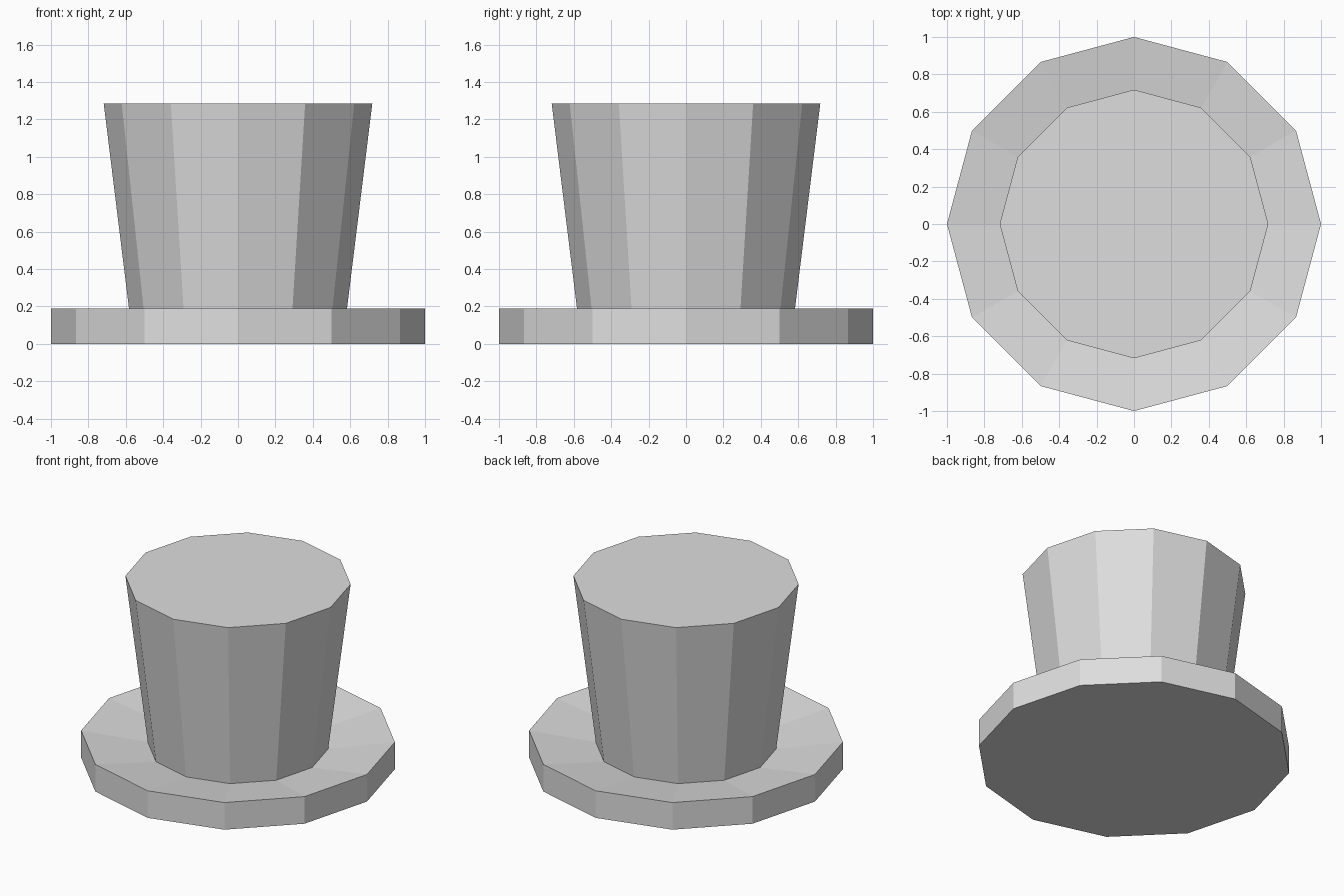
import bpy
import bmesh
from math import cos, sin, tau

if "Cube" in bpy.data.objects:
    bpy.data.objects.remove(bpy.data.objects["Cube"], do_unlink=True)

SIDES = 12
GREY = (0.73, 0.73, 0.73, 1.0)

felt = bpy.data.materials.new("light grey felt")
felt.use_nodes = True
felt.diffuse_color = GREY
felt.node_tree.nodes["Principled BSDF"].inputs["Base Color"].default_value = GREY


def lathe(name, profile, cap_start, cap_end):
    """Spin (radius, height) points, listed from bottom to top, into a faceted solid."""
    bm = bmesh.new()
    rings = [[bm.verts.new((r * cos(tau * i / SIDES), r * sin(tau * i / SIDES), z))
              for i in range(SIDES)] for r, z in profile]
    for low, high in zip(rings, rings[1:]):
        for i in range(SIDES):
            j = (i + 1) % SIDES
            bm.faces.new((low[i], low[j], high[j], high[i]))
    if cap_start:
        bm.faces.new(rings[0][::-1])
    if cap_end:
        bm.faces.new(rings[-1])
    mesh = bpy.data.meshes.new(name)
    bm.to_mesh(mesh)
    bm.free()
    mesh.materials.append(felt)
    obj = bpy.data.objects.new(name, mesh)
    bpy.context.collection.objects.link(obj)
    return obj


# Brim: flat underside, upright rim, top dished down towards the crown
BASE = (0.575, 0.125)
lathe("brim", [(1.0, 0.0), (1.0, 0.19), BASE], True, False)

# Crown: flares outward to a flat top
lathe("crown", [BASE, (0.718, 1.285)], False, True)
